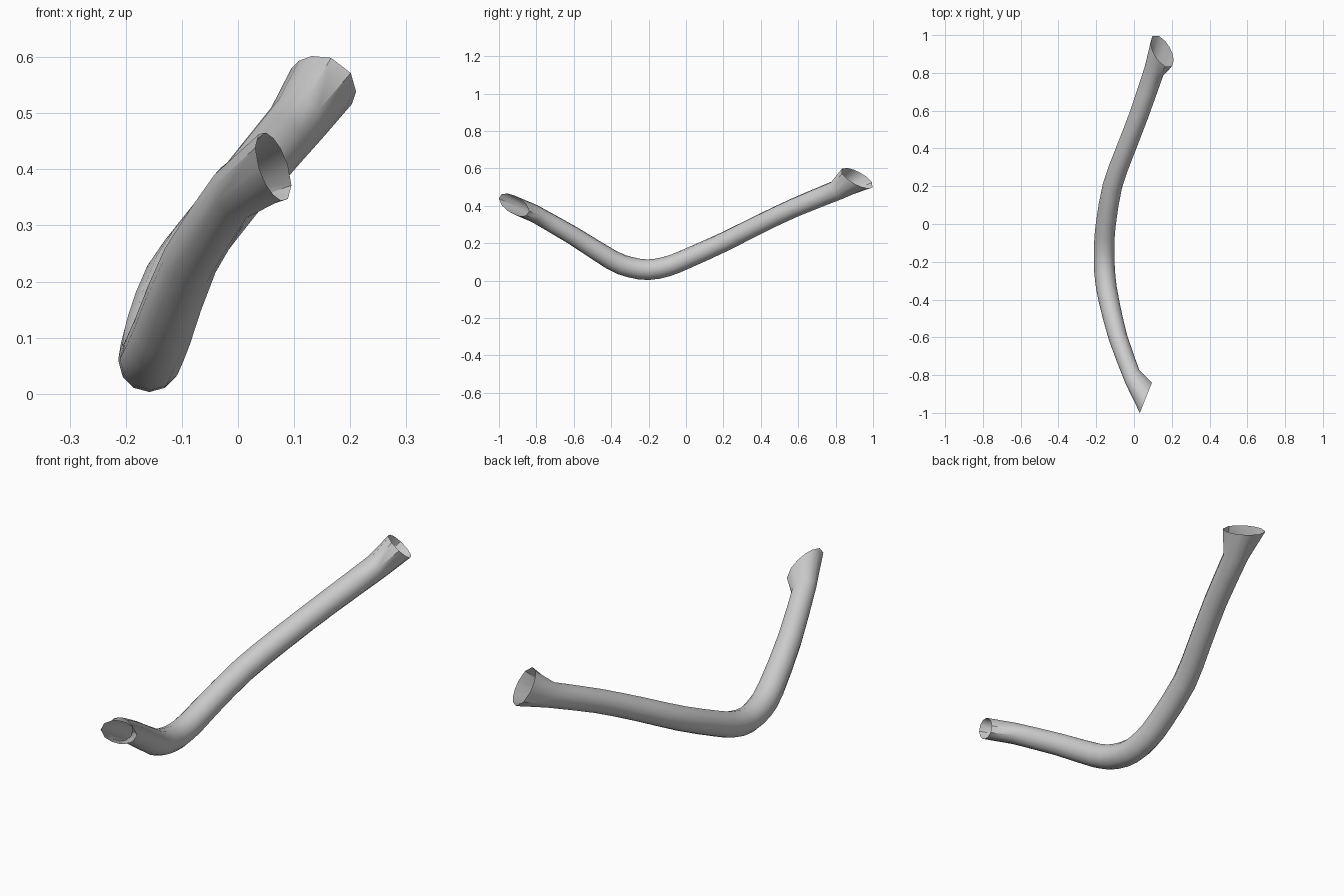
import bpy, bmesh, math
from mathutils import Vector

cube = bpy.data.objects.get("Cube")
if cube:
    bpy.data.objects.remove(cube)

SIDES = 12

# Centre line of the bent pipe: (x, y, z, radius)
PATH = [
    (-0.008, -0.81, 0.358, 0.047), (-0.085, -0.60, 0.238, 0.050),
    (-0.134, -0.40, 0.112, 0.054), (-0.151, -0.30, 0.072, 0.055),
    (-0.158, -0.20, 0.058, 0.055), (-0.157, -0.10, 0.076, 0.054),
    (-0.149, 0.00, 0.115, 0.053), (-0.115, 0.20, 0.205, 0.052),
    (-0.050, 0.38, 0.295, 0.051), (0.027, 0.58, 0.390, 0.051),
    (0.106, 0.81, 0.484, 0.054),
]

# Slanted open mouths: centre, outward normal, long axis, half lengths
FRONT_MOUTH = ((0.063, -0.92, 0.405), (0.93, -0.37, 0.0), (0.325, 0.815, -0.48), 0.096, 0.046)
BACK_MOUTH = ((0.149, 0.915, 0.548), (0.51, 0.53, 0.68), (-0.38, 0.84, -0.38), 0.102, 0.062)


def slanted_spokes(direction, normal):
    """Unit pipe circle slid along the pipe onto a slanted plane."""
    side = direction.cross(Vector((0, 0, 1))).normalized()
    up = side.cross(direction).normalized()
    angles = [2 * math.pi * i / SIDES for i in range(SIDES)]
    circle = [side * math.cos(t) + up * math.sin(t) for t in angles]
    return [w - direction * (w.dot(normal) / direction.dot(normal)) for w in circle]


def mouth_ring(mouth, direction):
    """Flared elliptical rim whose points line up with the pipe."""
    centre, normal, axis, a, b = mouth
    n = Vector(normal).normalized()
    u = Vector(axis)
    u = (u - n * u.dot(n)).normalized()
    v = n.cross(u)
    ring = []
    for p in slanted_spokes(direction, n):
        t = math.atan2(p.dot(v) / b, p.dot(u) / a)
        ring.append(Vector(centre) + u * a * math.cos(t) + v * b * math.sin(t))
    return ring


# Smooth the centre line with one extra ring between neighbours
knots = [Vector(p) for p in PATH]
smooth = [knots[0]]
for i in range(1, len(knots)):
    p0, p1, p2 = knots[max(i - 2, 0)], knots[i - 1], knots[i]
    p3 = knots[min(i + 1, len(knots) - 1)]
    smooth += [(p1 + p2) * 0.5625 - (p0 + p3) * 0.0625, p2]
points = [p.to_3d() for p in smooth]
last = len(points) - 1

# Rings from the front mouth to the back mouth; the end rings lean to the mouths
rings = []
for i, p in enumerate(points):
    direction = (points[min(i + 1, last)] - points[max(i - 1, 0)]).normalized()
    normal = direction
    if i == 0:
        normal = (Vector(FRONT_MOUTH[1]).normalized() - direction).normalized()
        rings.append(mouth_ring(FRONT_MOUTH, direction))
    elif i == last:
        normal = (Vector(BACK_MOUTH[1]).normalized() + direction).normalized()
    rings.append([p + w * smooth[i][3] for w in slanted_spokes(direction, normal)])
rings.append(mouth_ring(BACK_MOUTH, direction))

# Skin the rings into an open pipe
bm = bmesh.new()
loops = [[bm.verts.new(co) for co in ring] for ring in rings]
for r0, r1 in zip(loops, loops[1:]):
    for i in range(SIDES):
        j = (i + 1) % SIDES
        bm.faces.new((r0[i], r0[j], r1[j], r1[i]))
bmesh.ops.recalc_face_normals(bm, faces=bm.faces)
mesh = bpy.data.meshes.new("bent_pipe")
bm.to_mesh(mesh)
bm.free()

grey = bpy.data.materials.new("light grey")
grey.use_nodes = True
colour = (0.6, 0.6, 0.6, 1)
grey.diffuse_color = colour
grey.node_tree.nodes["Principled BSDF"].inputs["Base Color"].default_value = colour
mesh.materials.append(grey)

pipe = bpy.data.objects.new("bent_pipe", mesh)
bpy.context.collection.objects.link(pipe)
bpy.context.view_layer.objects.active = pipe
pipe.select_set(True)
bpy.ops.object.shade_smooth_by_angle(angle=math.radians(40))
